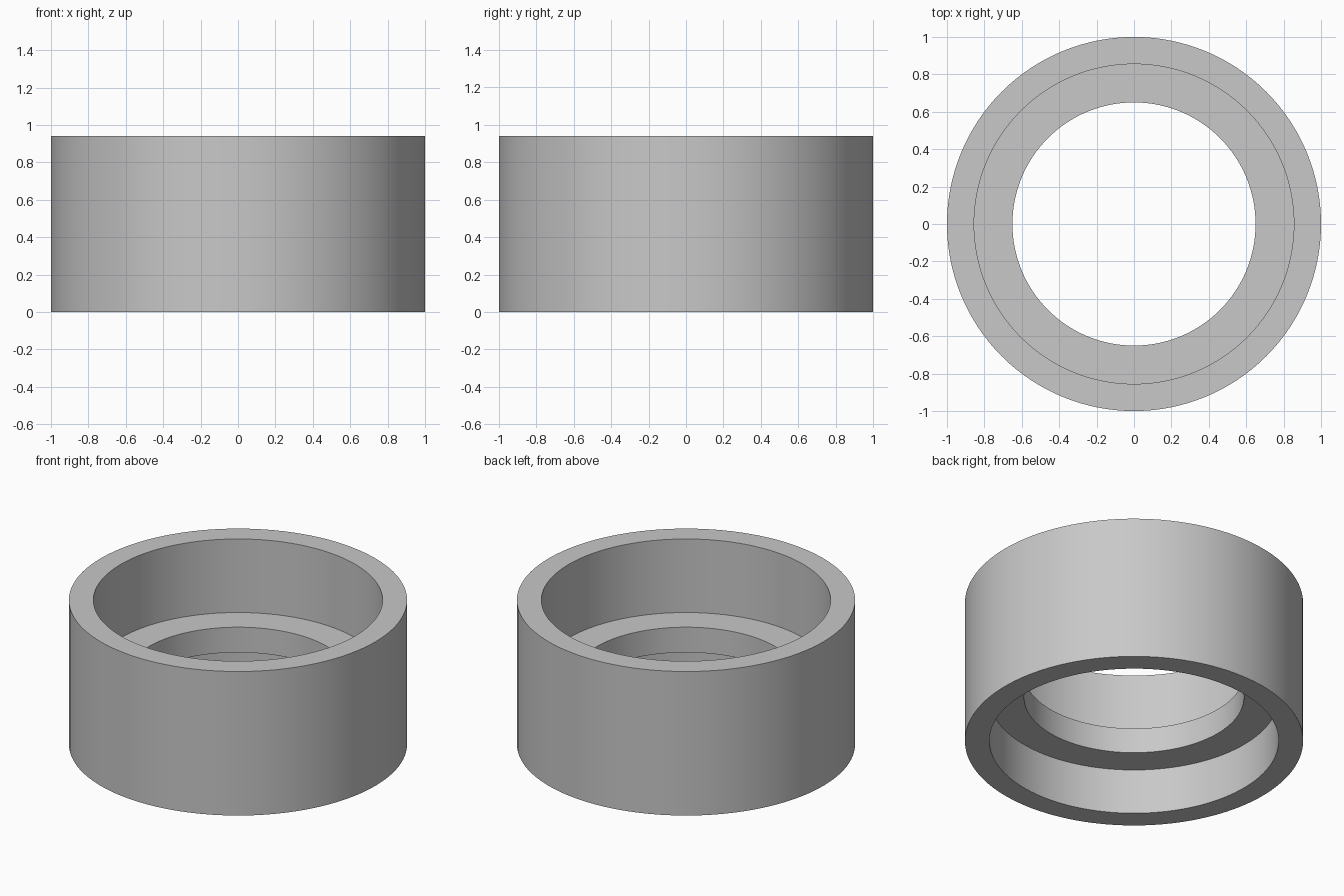
import bpy, bmesh, math

cube = bpy.data.objects.get("Cube")
if cube:
    bpy.data.objects.remove(cube, do_unlink=True)

SEGMENTS = 128
OUTER, RECESS, BORE = 1.0, 0.855, 0.65
HEIGHT, LEDGE_TOP, LEDGE_BOTTOM = 0.94, 0.46, 0.295

# Plain grey material
grey = bpy.data.materials.new("light_grey")
grey.use_nodes = True
color = (0.58, 0.58, 0.58, 1)
grey.diffuse_color = color
grey.node_tree.nodes["Principled BSDF"].inputs["Base Color"].default_value = color

# Closed ring section: outer wall, upper recess, inner ledge, lower recess
profile = [
    (OUTER, 0), (OUTER, HEIGHT),
    (RECESS, HEIGHT), (RECESS, LEDGE_TOP),
    (BORE, LEDGE_TOP), (BORE, LEDGE_BOTTOM),
    (RECESS, LEDGE_BOTTOM), (RECESS, 0),
]

# Revolve the section around the vertical axis
bm = bmesh.new()
verts = [bm.verts.new((r, 0, z)) for r, z in profile]
edges = [bm.edges.new((v, verts[(i + 1) % len(verts)])) for i, v in enumerate(verts)]
bmesh.ops.spin(bm, geom=verts + edges, cent=(0, 0, 0), axis=(0, 0, 1),
               angle=math.tau, steps=SEGMENTS, use_merge=False)
bmesh.ops.remove_doubles(bm, verts=bm.verts[:], dist=0.0001)
bmesh.ops.recalc_face_normals(bm, faces=bm.faces[:])

mesh = bpy.data.meshes.new("stepped_ring")
bm.to_mesh(mesh)
bm.free()
mesh.materials.append(grey)
ring = bpy.data.objects.new("stepped_ring", mesh)
bpy.context.collection.objects.link(ring)

# Smooth walls with crisp rims
bpy.ops.object.select_all(action="DESELECT")
ring.select_set(True)
bpy.context.view_layer.objects.active = ring
bpy.ops.object.shade_smooth_by_angle(angle=math.radians(30))
